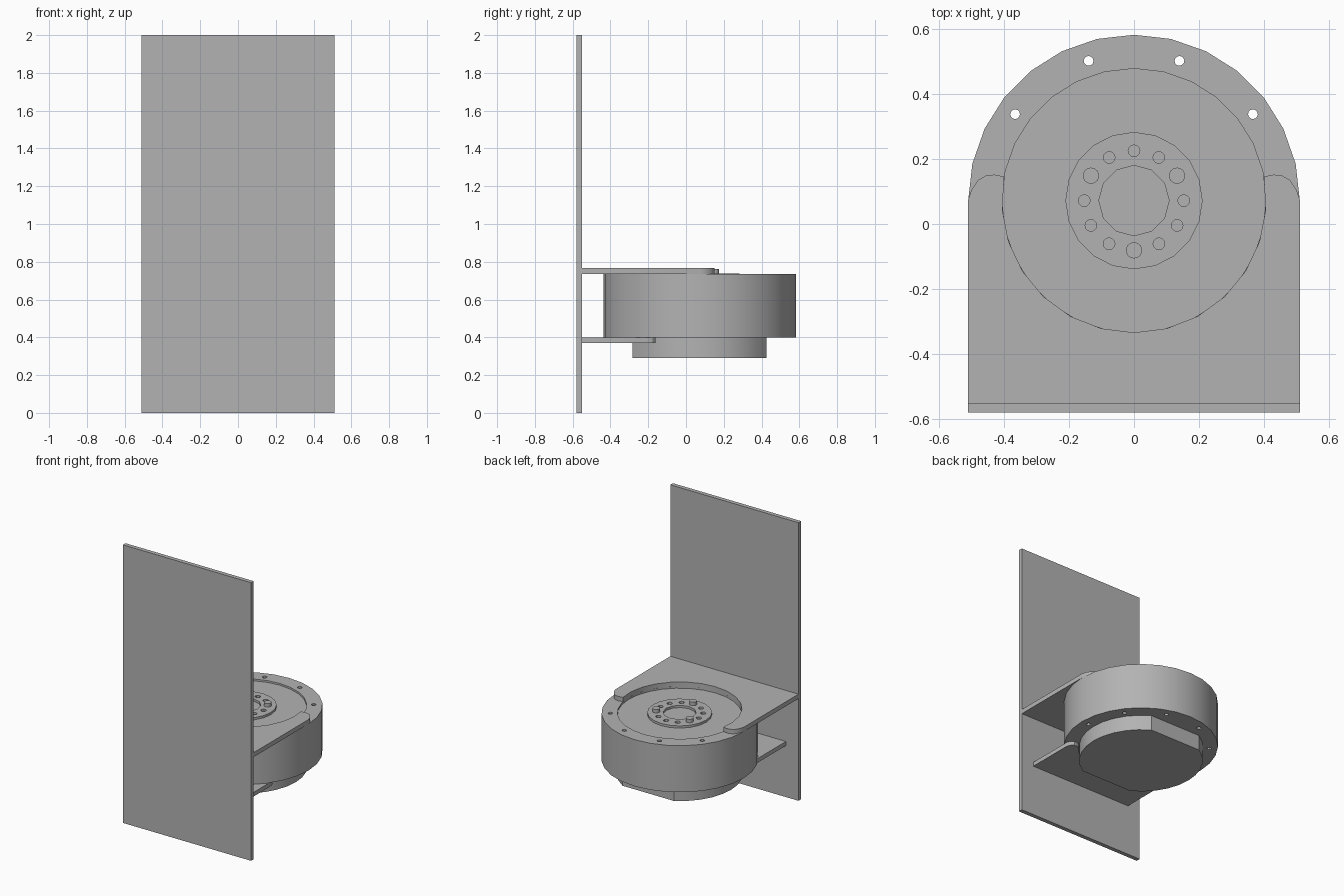
import bpy, bmesh
from math import sin, cos, radians

if "Cube" in bpy.data.objects:
    bpy.data.objects.remove(bpy.data.objects["Cube"], do_unlink=True)

grey = bpy.data.materials.new("plain_grey")
grey.use_nodes = True
grey.diffuse_color = (0.45, 0.45, 0.45, 1)
grey.node_tree.nodes["Principled BSDF"].inputs["Base Color"].default_value = grey.diffuse_color

CY = 0.072  # motor axis


def arc(r, start, end, n, cx=0, cy=CY):
    """Points on an arc, both ends included."""
    steps = [radians(start + (end - start) * i / n) for i in range(n + 1)]
    return [(cx + r * cos(a), cy + r * sin(a)) for a in steps]


def circle(r, n, cx=0, cy=CY):
    return arc(r, 90, 450, n, cx, cy)[:-1]


def prisms(name, outlines, z0, z1):
    """Extrude one or more flat outlines between two heights."""
    bm = bmesh.new()
    for outline in outlines:
        face = bm.faces.new([bm.verts.new((x, y, z0)) for x, y in outline])
        top = bmesh.ops.extrude_face_region(bm, geom=[face])["geom"]
        for v in top:
            if isinstance(v, bmesh.types.BMVert):
                v.co.z = z1
    bmesh.ops.recalc_face_normals(bm, faces=bm.faces)
    mesh = bpy.data.meshes.new(name)
    bm.to_mesh(mesh)
    bm.free()
    mesh.materials.append(grey)
    obj = bpy.data.objects.new(name, mesh)
    bpy.context.collection.objects.link(obj)
    return obj


def select(obj):
    bpy.ops.object.select_all(action="DESELECT")
    obj.select_set(True)
    bpy.context.view_layer.objects.active = obj


def cut(obj, outlines, z0, z1):
    """Subtract extruded outlines, then drop the cutter."""
    cutter = prisms("cutter", outlines, z0, z1)
    cutter.hide_render = True
    mod = obj.modifiers.new("cut", "BOOLEAN")
    mod.operation, mod.solver, mod.object = "DIFFERENCE", "EXACT", cutter
    select(obj)
    bpy.ops.object.modifier_apply(modifier=mod.name)
    bpy.data.objects.remove(cutter, do_unlink=True)


def smooth(obj):
    select(obj)
    bpy.ops.object.shade_smooth_by_angle(angle=radians(30))


def bracket(name, half_width, arm, r, angle, z0, z1):
    """Shelf with a round notch; arm lists the right-hand tip from outside in."""
    right = [(half_width, -0.55)] + arm
    notch = arc(r, angle, -180 - angle, 14)
    left = [(-x, y) for x, y in reversed(right)]
    smooth(prisms(name, [right + notch + left], z0, z1))


# Mounting panel
prisms("mounting_panel", [[(-0.51, -0.58), (0.51, -0.58), (0.51, -0.55), (-0.51, -0.55)]], 0, 2)

# Shelves that hold the motor
bracket("upper_bracket", 0.51,
        [(0.51, 0.075), (0.5, 0.105), (0.48, 0.135), (0.455, 0.149), (0.43, 0.152)],
        0.406, 10.5, 0.735, 0.767)
bracket("lower_bracket", 0.41,
        [(0.41, -0.205), (0.4, -0.178), (0.38, -0.162), (0.355, -0.162)],
        0.412, -37, 0.37, 0.4)

# Motor housing with a recessed face and a ring of bolt holes
housing = prisms("motor_housing", [circle(0.51, 28)], 0.4, 0.735)
cut(housing, [circle(0.406, 28)], 0.722, 0.8)
cut(housing, [circle(0.015, 12, x, y) for x, y in arc(0.452, 0, 324, 9)], 0.3, 0.8)
smooth(housing)

# Rear cap, round with a flat at front and back
flat = 60
cap = arc(0.41, -flat, flat, 10) + arc(0.41, 180 - flat, 180 + flat, 10)
smooth(prisms("motor_cap", [cap], 0.29, 0.4))

# Output hub with a centre bore and small holes between the pins
hub = prisms("output_hub", [circle(0.211, 20)], 0.69, 0.738)
ring = arc(0.153, 0, 330, 11)
cut(hub, [circle(0.108, 12)], 0.7, 0.8)
cut(hub, [circle(0.018, 12, x, y) for i, (x, y) in enumerate(ring) if i % 4 != 1], 0.715, 0.8)
smooth(hub)

# Drive pins
smooth(prisms("drive_pins", [circle(0.025, 14, x, y) for x, y in ring[1::4]], 0.72, 0.763))
